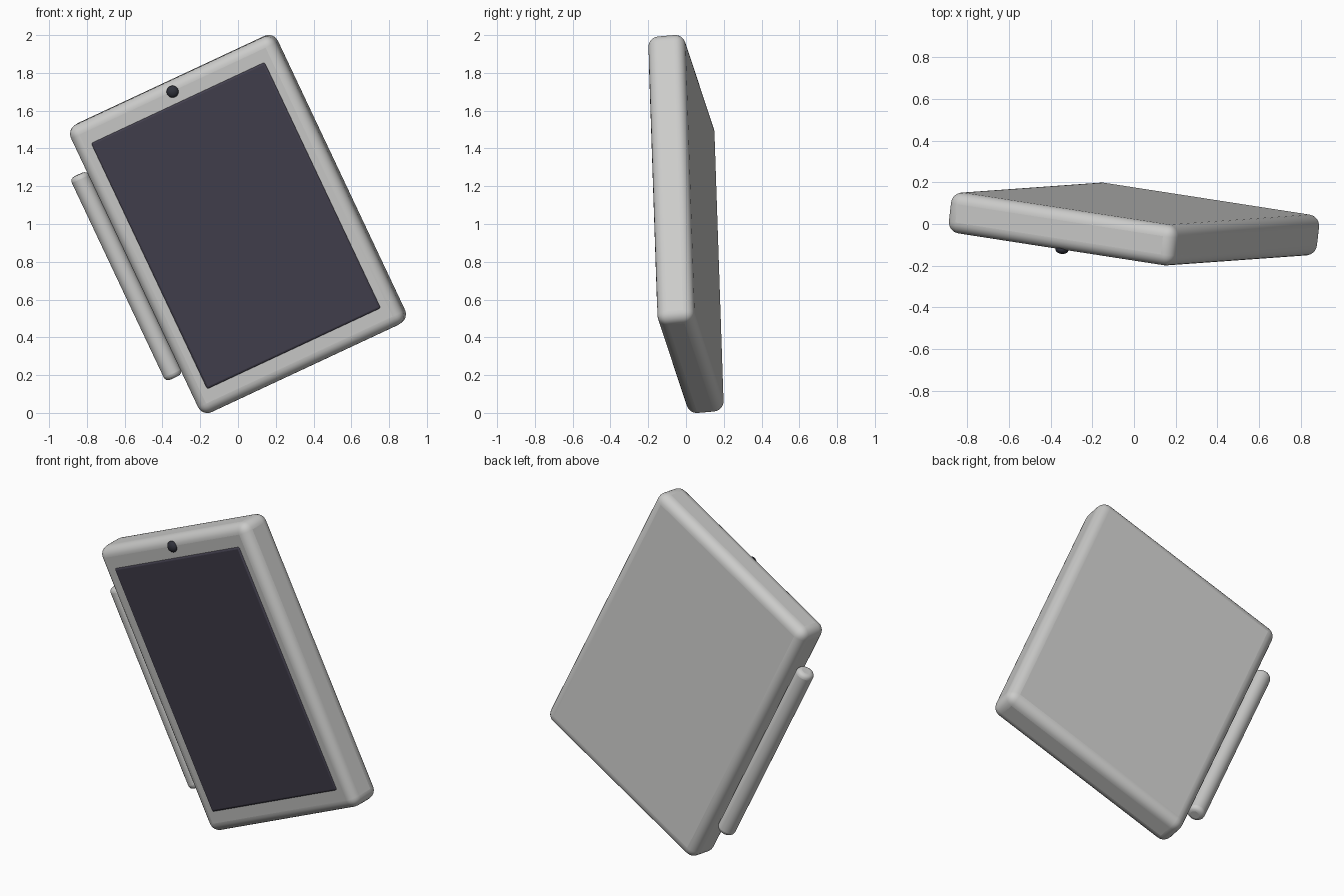
import bpy
from mathutils import Matrix, Vector

cube = bpy.data.objects.get("Cube")
if cube:
    bpy.data.objects.remove(cube, do_unlink=True)

# Tilted frame of the tablet: across its width, along its height, out of its back
across = Vector((0.897, -0.139, 0.419)).normalized()
along = Vector((-0.43, -0.03, 0.902))
along = (along - across * along.dot(across)).normalized()
back = along.cross(across)
frame = Matrix((across, back, along)).transposed().to_4x4()
frame.translation = (0, 0, 1)


def material(name, rgb):
    mat = bpy.data.materials.new(name)
    mat.use_nodes = True
    mat.diffuse_color = (*rgb, 1)
    bsdf = mat.node_tree.nodes["Principled BSDF"]
    bsdf.inputs["Base Color"].default_value = (*rgb, 1)
    bsdf.inputs["Roughness"].default_value = 0.6
    return mat


shell_grey = material("shell grey", (0.6, 0.6, 0.59))
screen_dark = material("screen dark", (0.055, 0.05, 0.075))
lens_black = material("lens black", (0.03, 0.032, 0.045))


def finish(name, mat, place, scale, bevel=0, segments=4):
    """Scale and place the active primitive in the tilted frame, with rounded edges."""
    obj = bpy.context.object
    obj.name = name
    obj.data.transform(Matrix.Diagonal((*scale, 1)))
    obj.data.materials.append(mat)
    if bevel:
        mod = obj.modifiers.new("rounded_edges", "BEVEL")
        mod.width = bevel
        mod.segments = segments
        mod.limit_method = "ANGLE"
    bpy.ops.object.shade_smooth_by_angle()
    obj.matrix_world = frame @ Matrix.Translation(place)
    return obj


# Thick rounded shell
bpy.ops.mesh.primitive_cube_add(size=1)
finish("tablet_body", shell_grey, (0, 0, 0), (1.21, 0.198, 1.684), 0.055, 6)

# Screen plate, slightly proud of the front
bpy.ops.mesh.primitive_cube_add(size=1)
finish("screen", screen_dark, (0, -0.09, 0), (1.026, 0.032, 1.442), 0.012, 3)

# Round camera above the screen
bpy.ops.mesh.primitive_uv_sphere_add(segments=24, ring_count=12, radius=1)
finish("front_camera", lens_black, (0, -0.099, 0.785), (0.032, 0.022, 0.032))

# Stylus held against the side
bpy.ops.mesh.primitive_cylinder_add(vertices=32, radius=1, depth=1)
finish("stylus", shell_grey, (-0.659, 0, 0), (0.05, 0.05, 1.19), 0.025)
